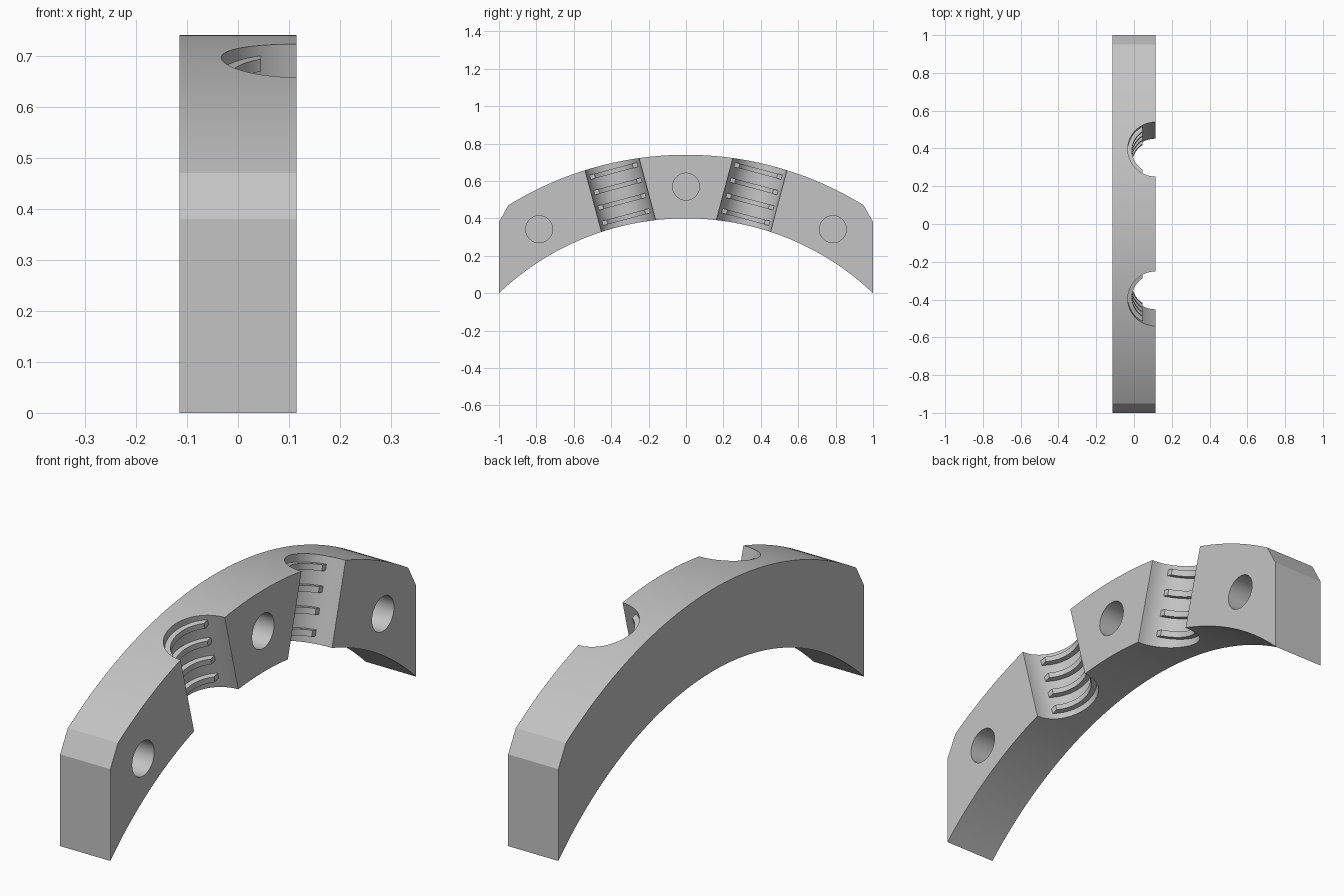
import bpy, bmesh
from math import sin, cos, asin, acos, radians, pi
from mathutils import Matrix, Vector

if "Cube" in bpy.data.objects:
    bpy.data.objects.remove(bpy.data.objects["Cube"], do_unlink=True)

HALF = 0.115                    # half thickness
TILT = radians(15)              # lean of each bore
BORE_R, RIB_R = 0.148, 0.126
RIB_END = 0.07                  # distance of the rib ends from the open face

grey = bpy.data.materials.new("plain grey")
grey.use_nodes = True
COLOR = (0.55, 0.55, 0.55, 1)
grey.diffuse_color = COLOR
grey.node_tree.nodes["Principled BSDF"].inputs["Base Color"].default_value = COLOR


def make(name, bm):
    bmesh.ops.recalc_face_normals(bm, faces=bm.faces)
    mesh = bpy.data.meshes.new(name)
    bm.to_mesh(mesh)
    bm.free()
    mesh.materials.append(grey)
    ob = bpy.data.objects.new(name, mesh)
    bpy.context.collection.objects.link(ob)
    return ob


def prism(name, points, offset, matrix=None):
    """Extrude a closed outline along a vector."""
    bm = bmesh.new()
    face = bm.faces.new([bm.verts.new(p) for p in points])
    out = bmesh.ops.extrude_face_region(bm, geom=[face])
    moved = [v for v in out["geom"] if isinstance(v, bmesh.types.BMVert)]
    bmesh.ops.translate(bm, verts=moved, vec=offset)
    if matrix:
        bm.transform(matrix)
    return make(name, bm)


def cylinder(name, radius, depth, matrix):
    bm = bmesh.new()
    bmesh.ops.create_cone(bm, cap_ends=True, segments=64, radius1=radius,
                          radius2=radius, depth=depth, matrix=matrix)
    return make(name, bm)


def arc(radius, top, reach, steps=64):
    """Shallow arch in the y-z plane, from -reach to +reach."""
    a = asin(reach / radius)
    angles = [a * (2 * i / steps - 1) for i in range(steps + 1)]
    return [(-HALF, radius * sin(t), top - radius * (1 - cos(t))) for t in angles]


def smooth(ob):
    bpy.ops.object.select_all(action="DESELECT")
    ob.select_set(True)
    bpy.context.view_layer.objects.active = ob
    bpy.ops.object.shade_smooth_by_angle(angle=radians(25))


# Arched body with chamfered shoulders
outline = (arc(1.806, 0.74, 0.95) + [(-HALF, 1, 0.38)]
           + arc(1.45, 0.40, 1.0)[::-1] + [(-HALF, -1, 0.38)])
body = prism("arched_body", outline, Vector((2 * HALF, 0, 0)))

# Cutters: two tilted half-round bores and three blind holes
bores = {side: Matrix.Translation((HALF, side * 0.395, 0.688))
         @ Matrix.Rotation(-side * TILT, 4, "X") for side in (-1, 1)}
cutters = [cylinder("bore_cutter", BORE_R, 1.2, m) for m in bores.values()]
for y, z in ((-0.785, 0.342), (0, 0.57), (0.785, 0.342)):
    cutters.append(cylinder("hole_cutter", 0.072, 0.3,
                   Matrix.Translation((HALF, y, z)) @ Matrix.Rotation(pi / 2, 4, "Y")))

bpy.context.view_layer.objects.active = body
for cutter in cutters:
    mod = body.modifiers.new("cut", "BOOLEAN")
    mod.operation, mod.solver, mod.object = "DIFFERENCE", "EXACT", cutter
    bpy.ops.object.modifier_apply(modifier=mod.name)
    bpy.data.objects.remove(cutter, do_unlink=True)
smooth(body)


# Grip ribs inside the bores, with ends flush to one flat plane
def rib_arc(radius, steps=32):
    a = acos(RIB_END / radius)
    angles = [a * (2 * i / steps - 1) for i in range(steps + 1)]
    return [(-radius * cos(t), radius * sin(t), 0) for t in angles]


rib_outline = rib_arc(RIB_R) + rib_arc(BORE_R + 0.006)[::-1]
for side, matrix in bores.items():
    label = "back" if side > 0 else "front"
    for i in range(4):
        place = matrix @ Matrix.Translation((0, 0, -0.048 - 0.085 * i))
        smooth(prism(f"{label}_rib_{i + 1}", rib_outline, Vector((0, 0, 0.025)), place))
